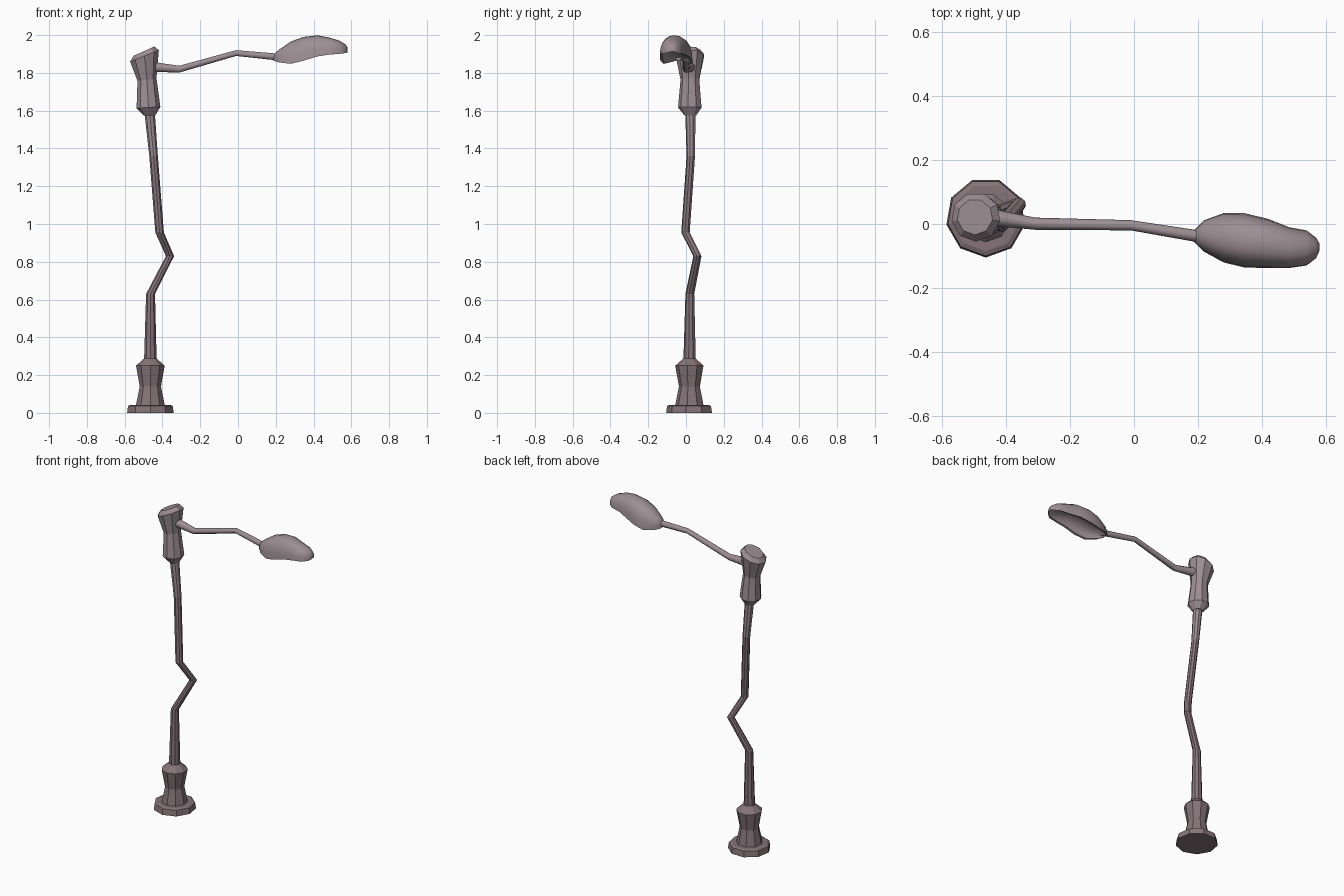
import bpy, bmesh, math

if "Cube" in bpy.data.objects:
    bpy.data.objects.remove(bpy.data.objects["Cube"])


def material(name, rgb):
    m = bpy.data.materials.new(name)
    m.diffuse_color = (*rgb, 1)
    m.use_nodes = True
    m.node_tree.nodes["Principled BSDF"].inputs["Base Color"].default_value = m.diffuse_color
    return m


LIGHT = material("light_mauve_grey", (0.34, 0.275, 0.295))
DARK = material("dark_mauve_grey", (0.235, 0.175, 0.19))


def loft(name, rings, mat, smooth=None):
    """Skin a list of equal-length rings of points and cap both ends."""
    bm = bmesh.new()
    loops = [[bm.verts.new(p) for p in ring] for ring in rings]
    n = len(loops[0])
    for a, b in zip(loops, loops[1:]):
        for i in range(n):
            j = (i + 1) % n
            bm.faces.new((a[i], a[j], b[j], b[i]))
    bm.faces.new(loops[0][::-1])
    bm.faces.new(loops[-1])
    bmesh.ops.recalc_face_normals(bm, faces=bm.faces)
    me = bpy.data.meshes.new(name)
    bm.to_mesh(me)
    bm.free()
    me.materials.append(mat)
    ob = bpy.data.objects.new(name, me)
    bpy.context.collection.objects.link(ob)
    if smooth:
        bpy.ops.object.select_all(action='DESELECT')
        ob.select_set(True)
        bpy.context.view_layer.objects.active = ob
        bpy.ops.object.shade_smooth_by_angle(angle=math.radians(smooth))
    return ob


def flat_ring(x, y, z, r, slope=0.0, n=9):
    """Nine-sided ring around the vertical; slope tilts it up towards +x."""
    pts = []
    for k in range(n):
        a = -math.pi / 2 + math.tau * k / n
        dx = r * math.cos(a)
        pts.append((x + dx, y + r * math.sin(a), z + slope * dx))
    return pts


def side_ring(x, y, z, r, n=10):
    """Ring facing along x."""
    return [(x, y + r * math.cos(math.tau * k / n), z + r * math.sin(math.tau * k / n))
            for k in range(n)]


# base: flange and waisted pedestal
X, Y = -0.464, 0.02
loft("base_pedestal", [flat_ring(X, Y, z, r) for z, r in (
    (0, 0.125), (0.037, 0.12), (0.043, 0.105), (0.043, 0.077),
    (0.14, 0.057), (0.25, 0.077), (0.287, 0.035))], DARK)

# bent pole, lower part and upper part
loft("lower_pole", [flat_ring(*p) for p in (
    (X, Y, 0.27, 0.034), (-0.463, 0.021, 0.63, 0.024), (-0.36, 0.061, 0.83, 0.022),
    (-0.415, -0.002, 0.955, 0.023), (-0.447, 0.026, 1.36, 0.023))], DARK)
loft("upper_pole", [flat_ring(*p) for p in (
    (-0.447, 0.026, 1.36, 0.023), (-0.468, 0.024, 1.59, 0.028))], LIGHT)

# junction block at the top with slanted cap
loft("top_block", [flat_ring(*p) for p in (
    (-0.469, 0.024, 1.575, 0.032), (-0.474, 0.022, 1.617, 0.064, 0.05),
    (-0.482, 0.022, 1.765, 0.051, 0.15), (-0.495, 0.022, 1.89, 0.077, 0.4),
    (-0.498, 0.022, 1.915, 0.056, 0.45))], LIGHT)

# side arm
loft("lamp_arm", [side_ring(*p) for p in (
    (-0.47, 0.025, 1.833, 0.031), (-0.41, 0.016, 1.828, 0.025), (-0.31, 0.001, 1.82, 0.019),
    (-0.01, -0.004, 1.905, 0.016), (0.21, -0.04, 1.884, 0.019))], LIGHT, 40)

# lamp shell: x, y low, y high, rim z, top z
stations = (
    (0.188, -0.055, -0.02, 1.864, 1.898), (0.22, -0.087, 0.012, 1.855, 1.925),
    (0.28, -0.12, 0.034, 1.848, 1.966), (0.345, -0.136, 0.034, 1.864, 1.99),
    (0.42, -0.138, 0.016, 1.887, 1.999), (0.485, -0.138, -0.01, 1.897, 1.987),
    (0.54, -0.13, -0.02, 1.901, 1.969), (0.57, -0.107, -0.043, 1.905, 1.95),
    (0.58, -0.085, -0.06, 1.91, 1.935))


def shell_section(i, x, y0, y1, z0, z1, n=10):
    c, w, h = (y0 + y1) / 2, (y1 - y0) / 2, z1 - z0
    hollow = 0 if i in (0, len(stations) - 1) else 1
    pts = []
    for k in range(n + 1):  # outer dome
        a = math.pi * k / n
        s = math.copysign(abs(math.cos(a)) ** 0.85, math.cos(a))
        pts.append((x, c + w * s, z0 + h * math.sin(a) ** 0.85))
    for k in range(n + 1):  # hollow underside
        a = math.pi * (1 - k / n)
        pts.append((x, c + w * 0.84 * math.cos(a), z0 + 0.002 + hollow * 0.45 * h * math.sin(a)))
    return pts


loft("lamp_shell", [shell_section(i, *s) for i, s in enumerate(stations)], LIGHT, 50)
